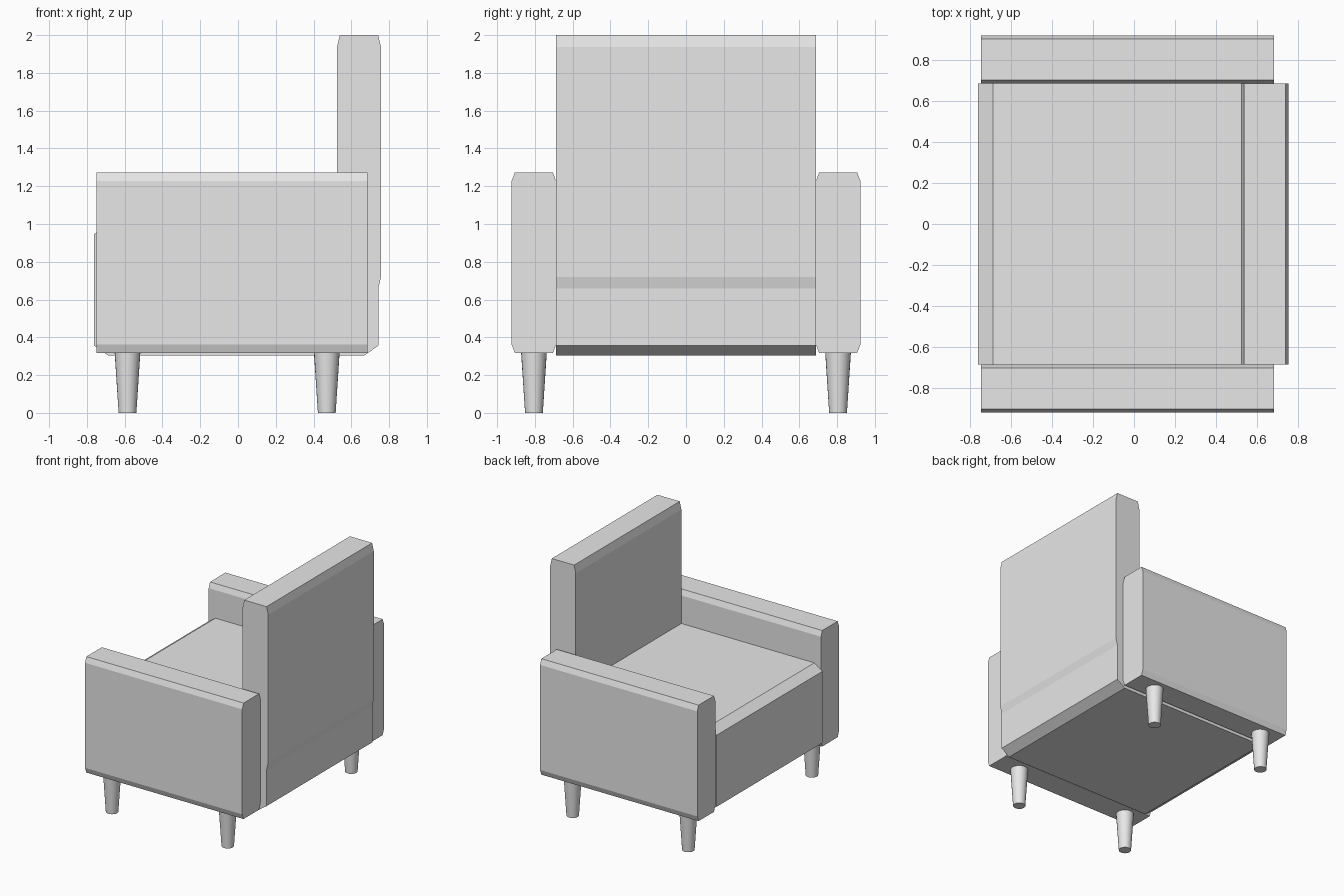
import bpy
import bmesh
from math import radians

cube = bpy.data.objects.get("Cube")
if cube:
    bpy.data.objects.remove(cube, do_unlink=True)

grey = bpy.data.materials.new("light grey")
grey.use_nodes = True
grey.diffuse_color = (0.8, 0.8, 0.8, 1)
grey.node_tree.nodes["Principled BSDF"].inputs["Base Color"].default_value = (0.8, 0.8, 0.8, 1)


def finish(name, bm):
    """Turn a bmesh into a named, coloured object."""
    bmesh.ops.recalc_face_normals(bm, faces=bm.faces)
    mesh = bpy.data.meshes.new(name)
    bm.to_mesh(mesh)
    bm.free()
    mesh.materials.append(grey)
    obj = bpy.data.objects.new(name, mesh)
    bpy.context.collection.objects.link(obj)
    return obj


def prism(name, profile, axis, start, end):
    """Extrude a 2D profile (horizontal, z) along the x or y axis."""
    bm = bmesh.new()
    if axis == "x":
        points = [(start, h, z) for h, z in profile]
        step = (end - start, 0, 0)
    else:
        points = [(h, start, z) for h, z in profile]
        step = (0, end - start, 0)
    face = bm.faces.new([bm.verts.new(p) for p in points])
    result = bmesh.ops.extrude_face_region(bm, geom=[face], use_keep_orig=True)
    verts = [v for v in result["geom"] if isinstance(v, bmesh.types.BMVert)]
    bmesh.ops.translate(bm, verts=verts, vec=step)
    return finish(name, bm)


def chamfered(h0, h1, z0, z1, dh, dz):
    """Rectangle profile with its four corners cut."""
    return [(h0 + dh, z0), (h1 - dh, z0), (h1, z0 + dz), (h1, z1 - dz),
            (h1 - dh, z1), (h0 + dh, z1), (h0, z1 - dz), (h0, z0 + dz)]


half_width = 0.688

# Seat block and upright back cushion
prism("seat", chamfered(-0.762, 0.743, 0.305, 0.997, 0.073, 0.051), "y", -half_width, half_width)
# The seat's rear edge is covered by the lower part of the back
prism("back_base", [(0.524, 0.4), (0.743, 0.4), (0.743, 0.96), (0.524, 0.96)],
      "y", -half_width, half_width)
prism("back_cushion", chamfered(0.524, 0.757, 0.655, 2.0, 0.015, 0.064),
      "y", -half_width, half_width)

for side, sign in (("near", -1), ("far", 1)):
    # Arm rest
    profile = [(sign * h, z) for h, z in chamfered(half_width, 0.923, 0.317, 1.273, 0.017, 0.045)]
    prism(side + "_arm", profile, "x", -0.749, 0.685)

    # Tapered legs
    for end, x in (("seat_edge", -0.585), ("back", 0.47)):
        bm = bmesh.new()
        bmesh.ops.create_cone(bm, cap_ends=True, segments=24,
                              radius1=0.047, radius2=0.068, depth=0.32)
        leg = finish(f"{side}_{end}_leg", bm)
        leg.location = (x, sign * 0.805, 0.16)
        bpy.ops.object.select_all(action="DESELECT")
        leg.select_set(True)
        bpy.context.view_layer.objects.active = leg
        bpy.ops.object.shade_smooth_by_angle(angle=radians(35))
